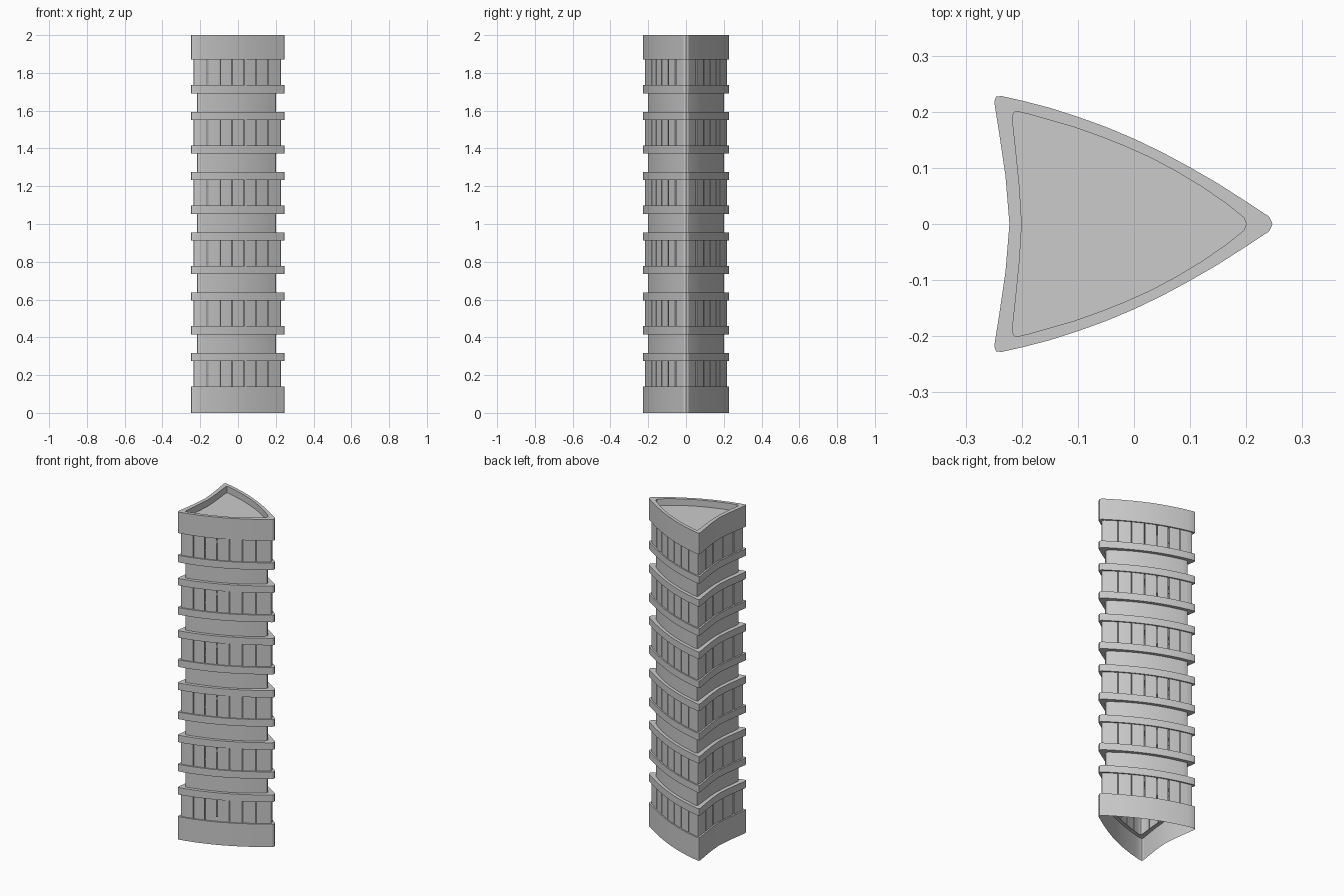
import bpy, math

if "Cube" in bpy.data.objects:
    bpy.data.objects.remove(bpy.data.objects["Cube"])

# Half outlines of the plan (tip -> back corner -> middle of concave side)
OUTER = [(.247, 0), (.241, .013), (.2, .04), (.15, .072), (.1, .101), (.05, .128), (0, .152),
         (-.05, .173), (-.1, .191), (-.15, .207), (-.2, .22), (-.236, .228), (-.246, .227),
         (-.249, .217), (-.24, .16), (-.229, .085), (-.222, 0)]
INNER = [(.2, 0), (.196, .011), (.165, .036), (.12, .067), (.075, .094), (.03, .118), (-.015, .138),
         (-.06, .156), (-.105, .172), (-.15, .185), (-.185, .195), (-.206, .2), (-.214, .199),
         (-.217, .19), (-.211, .135), (-.204, .065), (-.2, 0)]


def full(half):
    return half + [(x, -y) for x, y in half[-2:0:-1]]


OUT, INN = full(OUTER), full(INNER)
N = len(OUT)


def outline(t):
    """Plan outline: 0 = recessed neck, 1 = projecting band."""
    return [(a[0] + (b[0] - a[0]) * t, a[1] + (b[1] - a[1]) * t) for a, b in zip(INN, OUT)]


def make(name, verts, faces):
    me = bpy.data.meshes.new(name)
    me.from_pydata(verts, [], faces)
    ob = bpy.data.objects.new(name, me)
    bpy.context.collection.objects.link(ob)
    bpy.ops.object.select_all(action='DESELECT')
    ob.select_set(True)
    bpy.context.view_layer.objects.active = ob
    bpy.ops.object.shade_smooth_by_angle(angle=math.radians(25))
    return ob


def loft(name, profile, floor=False):
    """Sweep a (t, z) profile round the plan outline."""
    verts, faces = [], []
    for t, z in profile:
        verts += [(x, y, z) for x, y in outline(t)]
    for r in range(len(profile) - 1):
        for i in range(N):
            j = (i + 1) % N
            faces.append((r * N + i, r * N + j, (r + 1) * N + j, (r + 1) * N + i))
    if floor:
        k = (len(profile) - 1) * N
        faces.append(tuple(range(k, k + N)))
    return make(name, verts, faces)


PANEL_T, BACK_T, GAP = .6, .2, .006
FACE, BACK = outline(PANEL_T), outline(BACK_T)


def at(poly, u):
    i = math.floor(u)
    f = u - i
    a, b = poly[i % N], poly[(i + 1) % N]
    return (a[0] + (b[0] - a[0]) * f, a[1] + (b[1] - a[1]) * f)


def find_cuts():
    """Gap positions around the outline as (start, end) parameters."""
    cuts = []
    side_x = [-.16 + .064 * k for k in range(6)]
    rear_y = [-.135, -.045, .045, .135]
    for i in range(N):
        a, b = FACE[i], FACE[(i + 1) % N]
        rear = 13 <= i < N - 13
        axis, marks = (1, rear_y) if rear else (0, side_x)
        lo, hi = sorted((a[axis], b[axis]))
        for m in marks:
            if lo < m <= hi:
                u = i + (m - a[axis]) / (b[axis] - a[axis])
                h = GAP / 2 / math.dist(a, b)
                cuts.append((u - h, u + h))
    return sorted(cuts)


CUTS = find_cuts()


def panels(name, z0, z1):
    """One storey of upright wall panels with narrow slits between them."""
    verts, faces = [], []
    for k, cut in enumerate(CUTS):
        s = cut[1]
        e = CUTS[k + 1][0] if k + 1 < len(CUTS) else CUTS[0][0] + N
        us = [s] + list(range(math.floor(s) + 1, math.ceil(e))) + [e]
        loop = [at(FACE, u) for u in us] + [at(BACK, u) for u in reversed(us)]
        b, n = len(verts), len(loop)
        verts += [(x, y, z) for z in (z0, z1) for x, y in loop]
        faces += [(b + i, b + (i + 1) % n, b + n + (i + 1) % n, b + n + i) for i in range(n)]
    make(name, verts, faces)


P = .319  # storey height

# Base band, open below
loft("base_band", [(1, 0), (1, .14), (0, .14)])

# Panel storeys, with a double band and recessed neck between each
for k in range(6):
    z = .14 + P * k
    panels(f"wall_panels_{k + 1}", z, z + .135)
    if k < 5:
        loft(f"neck_and_bands_{k + 1}",
             [(0, z + .135), (1, z + .135), (1, z + .178), (0, z + .178),
              (0, z + .276), (1, z + .276), (1, z + P), (0, z + P)])

# Crown band with a recessed roof
loft("crown_and_roof", [(0, 1.87), (1, 1.87), (1, 2), (0, 2), (0, 1.96)], floor=True)
